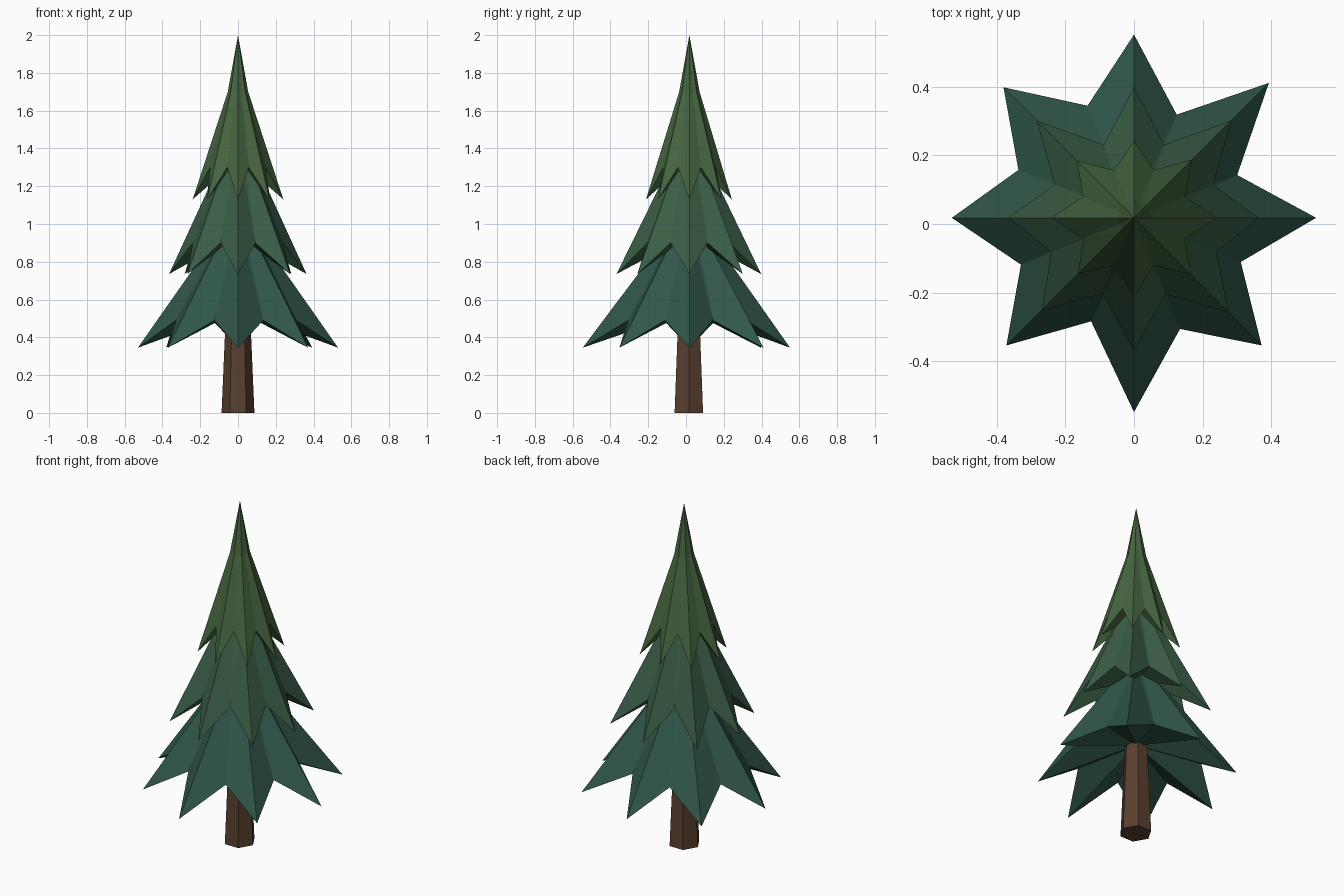
import bpy, bmesh
from math import sin, cos, pi

if "Cube" in bpy.data.objects:
    bpy.data.objects.remove(bpy.data.objects["Cube"])

CY = 0.018  # tree axis sits slightly behind the bounding-box centre


def material(name, rgb):
    m = bpy.data.materials.new(name)
    m.diffuse_color = (*rgb, 1)
    m.use_nodes = True
    m.node_tree.nodes["Principled BSDF"].inputs["Base Color"].default_value = m.diffuse_color
    return m


def finish(bm, name, mat):
    bmesh.ops.recalc_face_normals(bm, faces=bm.faces)
    me = bpy.data.meshes.new(name)
    bm.to_mesh(me)
    bm.free()
    me.materials.append(mat)
    ob = bpy.data.objects.new(name, me)
    bpy.context.collection.objects.link(ob)
    return ob


def star_tier(name, tips, notches, z_tip, z_notch, z_under, ring, apex, mat):
    """Eight-pointed folded skirt: apex, narrow upper ring, star hem, raised underside."""
    bm = bmesh.new()
    top = bm.verts.new((0, CY, apex))
    under = bm.verts.new((0, CY, z_under))
    upper, hem = [], []
    for i in range(16):
        a = i * pi / 8
        is_tip = i % 2 == 0
        r = tips[i // 2] if is_tip else notches[i // 2]
        z = z_tip if is_tip else z_notch
        rr = ring[0] if is_tip else ring[0] * 0.87
        upper.append(bm.verts.new((rr * cos(a), CY + rr * sin(a), ring[1])))
        hem.append(bm.verts.new((r * cos(a), CY + r * sin(a), z)))
    for i in range(16):
        j = (i + 1) % 16
        bm.faces.new((top, upper[i], upper[j]))
        # split each quad explicitly so the folds stay crisp
        t, n = (i, j) if i % 2 == 0 else (j, i)
        bm.faces.new((upper[t], hem[t], hem[n]))
        bm.faces.new((upper[t], hem[n], upper[n]))
        bm.faces.new((under, hem[j], hem[i]))
    return finish(bm, name, mat)


# Foliage tiers, radii listed counter-clockwise from +x
star_tier("lower_branches",
          [.53, .555, .533, .537, .53, .525, .565, .525],
          [.325, .325, .353, .364, .356, .326, .35, .336],
          .345, .49, .54, (.05, 1.03), 1.15,
          material("blue_green", (.03, .095, .07)))
star_tier("middle_branches",
          [.363, .40, .38, .40, .365, .38, .386, .39],
          [.25, .23, .23, .25, .26, .24, .24, .26],
          .735, .90, .94, (.05, 1.42), 1.55,
          material("mid_green", (.042, .11, .06)))
star_tier("top_branches",
          [.24, .24, .225, .235, .24, .23, .23, .235],
          [.16, .15, .15, .16, .16, .15, .15, .16],
          1.13, 1.30, 1.34, (.054, 1.70), 2.0,
          material("light_green", (.06, .13, .05)))

# Tapered six-sided trunk
bm = bmesh.new()
rings = [[bm.verts.new((r * cos(k * pi / 3), .015 + r * sin(k * pi / 3), z))
          for k in range(6)] for r, z in ((.087, 0), (.062, .58))]
for k in range(6):
    n = (k + 1) % 6
    bm.faces.new((rings[0][k], rings[0][n], rings[1][n], rings[1][k]))
for ring in rings:
    bm.faces.new(ring)
finish(bm, "trunk", material("bark", (.1, .05, .028)))
